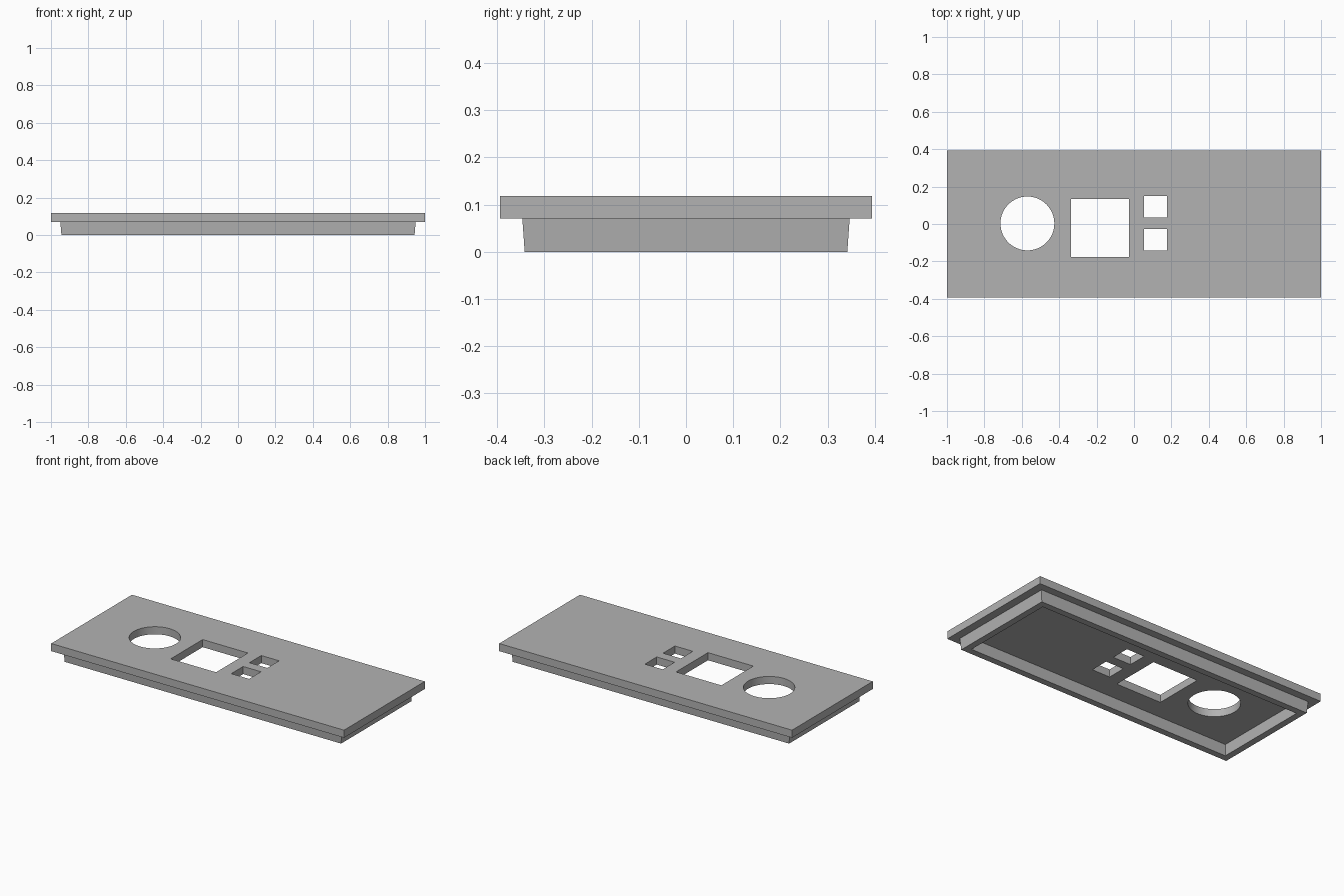
import bpy, bmesh

if "Cube" in bpy.data.objects:
    bpy.data.objects.remove(bpy.data.objects["Cube"], do_unlink=True)

PLATE_BOTTOM, PLATE_TOP = 0.071, 0.118

grey = bpy.data.materials.new("plain grey")
grey.use_nodes = True
colour = (0.45, 0.45, 0.45, 1)
grey.diffuse_color = colour
grey.node_tree.nodes["Principled BSDF"].inputs["Base Color"].default_value = colour


def add_object(name, bm):
    bmesh.ops.recalc_face_normals(bm, faces=bm.faces)
    mesh = bpy.data.meshes.new(name)
    bm.to_mesh(mesh)
    bm.free()
    mesh.materials.append(grey)
    obj = bpy.data.objects.new(name, mesh)
    bpy.context.collection.objects.link(obj)
    return obj


def box(name, x0, x1, y0, y1, z0, z1):
    bm = bmesh.new()
    bmesh.ops.create_cube(bm, size=1)
    for v in bm.verts:
        v.co = [a + (b - a) * (c + 0.5) for a, b, c in
                zip((x0, y0, z0), (x1, y1, z1), v.co)]
    return add_object(name, bm)


def loop(bm, x, y, z):
    return [bm.verts.new((sx * x, sy * y, z))
            for sx, sy in ((-1, -1), (1, -1), (1, 1), (-1, 1))]


# Cover plate
plate = box("cover_plate", -1, 1, -0.394, 0.394, PLATE_BOTTOM, PLATE_TOP)

# Cutters for the square and round openings
cutters = [box(name, *rect, 0, 0.2) for name, rect in (
    ("square_opening", (-0.336, -0.026, -0.177, 0.135)),
    ("rear_small_opening", (0.054, 0.176, 0.034, 0.15)),
    ("front_small_opening", (0.054, 0.176, -0.143, -0.027)))]
bm = bmesh.new()
bmesh.ops.create_cone(bm, cap_ends=True, segments=64, radius1=0.144,
                      radius2=0.144, depth=0.4)
round_cutter = add_object("round_opening", bm)
round_cutter.location = (-0.57, 0.003, PLATE_TOP)
cutters.append(round_cutter)

bpy.context.view_layer.objects.active = plate
for cutter in cutters:
    cutter.hide_render = True
    cut = plate.modifiers.new(cutter.name, "BOOLEAN")
    cut.operation, cut.solver, cut.object = "DIFFERENCE", "EXACT", cutter
    bpy.ops.object.modifier_apply(modifier=cut.name)
for cutter in cutters:
    bpy.data.objects.remove(cutter, do_unlink=True)

# Smooth the round opening and keep every other edge sharp
bpy.ops.object.select_all(action="DESELECT")
plate.select_set(True)
bpy.ops.object.shade_smooth_by_angle()

# Tapered rim under the plate, open in the middle
bm = bmesh.new()
rings = [loop(bm, 0.95, 0.347, PLATE_BOTTOM), loop(bm, 0.944, 0.342, 0),
         loop(bm, 0.904, 0.302, 0), loop(bm, 0.904, 0.302, PLATE_BOTTOM)]
for a, b in zip(rings, rings[1:] + rings[:1]):
    for i in range(4):
        j = (i + 1) % 4
        bm.faces.new((a[i], a[j], b[j], b[i]))
add_object("underside_rim", bm)
